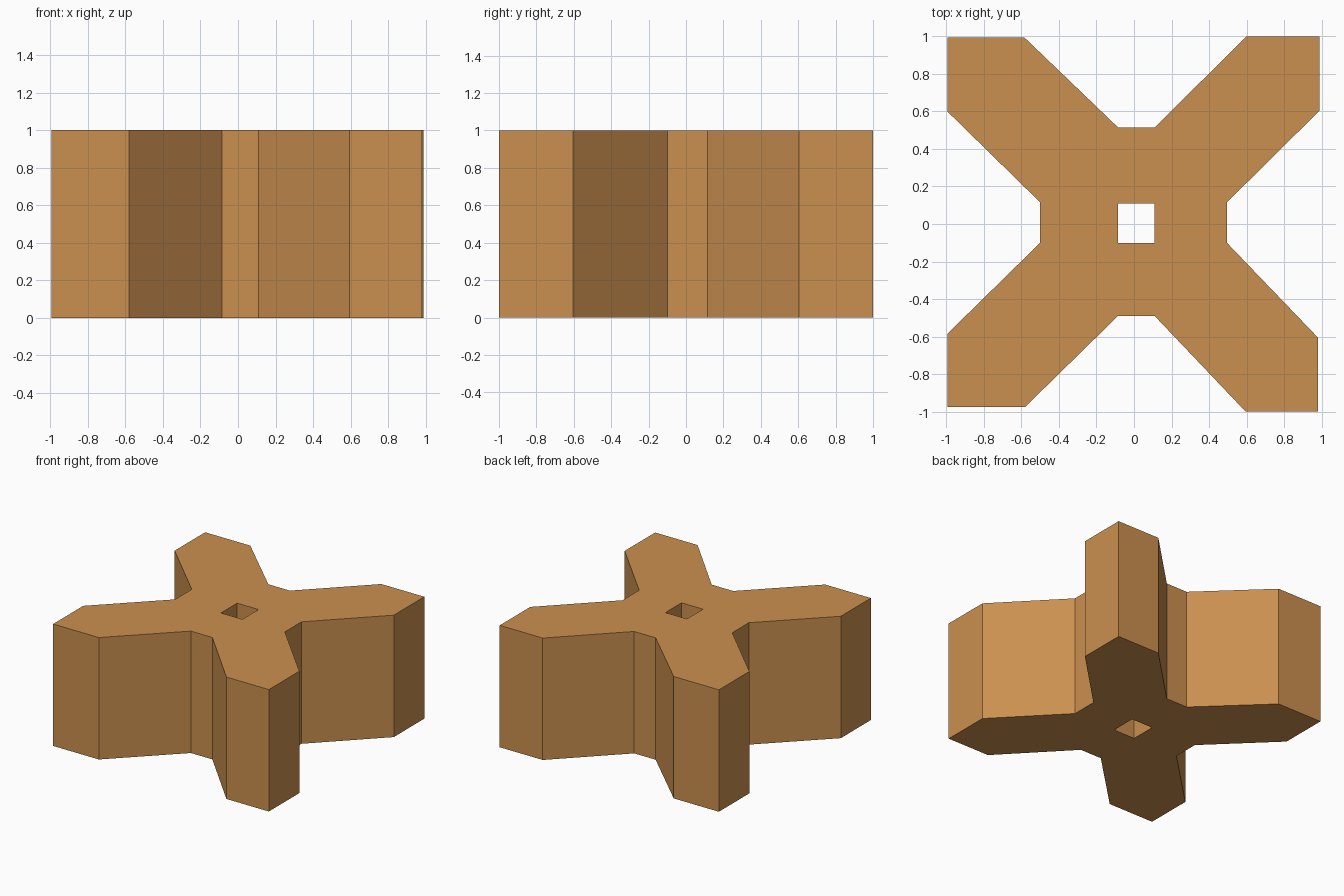
import bpy, bmesh

if "Cube" in bpy.data.objects:
    bpy.data.objects.remove(bpy.data.objects["Cube"])

HEIGHT = 1.0

# Outline of the cross seen from above, clockwise from the back-left arm
outline = [
    (-0.995, 0.995), (-0.585, 0.995), (-0.085, 0.515), (0.11, 0.515),   # back-left arm, back notch
    (0.60, 1.0), (0.99, 1.0), (0.99, 0.605), (0.495, 0.115),            # back-right arm
    (0.495, -0.10), (0.98, -0.605), (0.98, -1.0), (0.595, -1.0),        # right notch, front-right arm
    (0.11, -0.49), (-0.085, -0.49), (-0.58, -0.975), (-0.995, -0.975),  # front notch, front-left arm
    (-0.995, -0.585), (-0.50, -0.10), (-0.50, 0.115), (-0.995, 0.60),   # left notch
]
# Square hole through the middle
hole = [(-0.085, 0.11), (0.11, 0.11), (0.11, -0.10), (-0.085, -0.10)]

tan = bpy.data.materials.new("warm tan")
tan.diffuse_color = (0.60, 0.28, 0.08, 1.0)
tan.use_nodes = True
tan.node_tree.nodes["Principled BSDF"].inputs["Base Color"].default_value = tan.diffuse_color

bm = bmesh.new()


def add_loop(points):
    verts = [bm.verts.new((x, y, 0)) for x, y in points]
    return [bm.edges.new((verts[i - 1], verts[i])) for i in range(len(verts))]


# Fill the profile between outline and hole, then raise it into a block
edges = add_loop(outline) + add_loop(hole)
bmesh.ops.triangle_fill(bm, edges=edges, use_beauty=True, normal=(0, 0, 1))
raised = bmesh.ops.extrude_face_region(bm, geom=bm.faces[:], use_keep_orig=True)
top = [g for g in raised["geom"] if isinstance(g, bmesh.types.BMVert)]
bmesh.ops.translate(bm, verts=top, vec=(0, 0, HEIGHT))
bmesh.ops.recalc_face_normals(bm, faces=bm.faces[:])

mesh = bpy.data.meshes.new("cross_block")
bm.to_mesh(mesh)
bm.free()
mesh.materials.append(tan)
block = bpy.data.objects.new("cross_block", mesh)
bpy.context.collection.objects.link(block)
